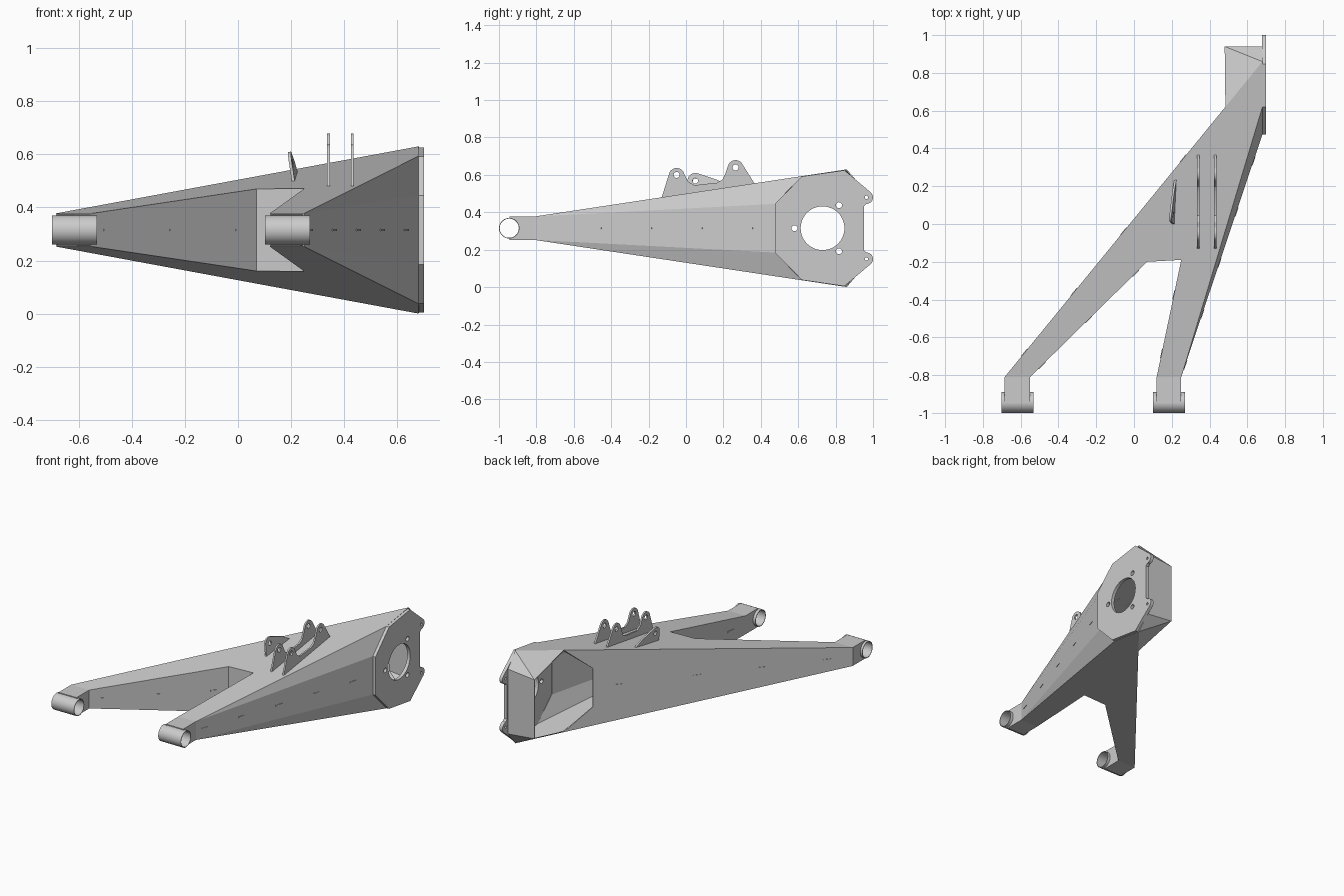
import bpy, bmesh
from math import sin, cos, pi, radians, atan2
from mathutils import Matrix, Vector

if "Cube" in bpy.data.objects:
    bpy.data.objects.remove(bpy.data.objects["Cube"])

ZC = 0.315            # mid height, the arm mirrors about it
TUBE_Y, TUBE_R = -0.945, 0.055


def arc(cy, cz, r, a0, a1, n=10):
    return [(cy + r * cos(radians(a0 + (a1 - a0) * i / n)),
             cz + r * sin(radians(a0 + (a1 - a0) * i / n))) for i in range(n + 1)]


def circle(cy, cz, r, n=32):
    return arc(cy, cz, r, 0, 360, n)[:-1]


def link(name, mesh):
    ob = bpy.data.objects.new(name, mesh)
    bpy.context.collection.objects.link(ob)
    return ob


def plate(name, outline, holes, x, thick, matrix=None):
    """Flat plate with holes: a (y, z) profile extruded along x."""
    cu = bpy.data.curves.new(name, 'CURVE')
    cu.dimensions = '2D'
    cu.fill_mode = 'BOTH'
    cu.extrude = thick / 2
    for loop in [outline] + holes:
        sp = cu.splines.new('POLY')
        sp.points.add(len(loop) - 1)
        for p, (u, v) in zip(sp.points, loop):
            p.co = (u, v, 0, 1)
        sp.use_cyclic_u = True
    tmp = link(name + "_curve", cu)
    dg = bpy.context.evaluated_depsgraph_get()
    mesh = bpy.data.meshes.new_from_object(tmp.evaluated_get(dg))
    bpy.data.objects.remove(tmp)
    axes = Matrix(((0, 0, 1, 0), (1, 0, 0, 0), (0, 1, 0, 0), (0, 0, 0, 1)))
    mesh.transform((matrix or Matrix.Translation((x, 0, 0))) @ axes)
    bm = bmesh.new()
    bm.from_mesh(mesh)
    bmesh.ops.remove_doubles(bm, verts=bm.verts, dist=1e-5)
    bmesh.ops.recalc_face_normals(bm, faces=bm.faces)
    bm.to_mesh(mesh)
    bm.free()
    ob = link(name, mesh)
    bpy.context.view_layer.objects.active = ob
    ob.select_set(True)
    bpy.ops.object.shade_smooth_by_angle(angle=radians(30))
    ob.select_set(False)
    return ob


def half(y):
    return 0.0625 + max(0, y + 0.81) * 0.151


def top(x, y):
    return (x, y, ZC + half(y))


def flip(p):
    return (p[0], p[1], 2 * ZC - p[2])


# --- folded sheet shell of the A-shaped arm and its rear shroud
bm = bmesh.new()


def face(pts):
    bm.faces.new([bm.verts.new(p) for p in pts])


def both(pts):
    face(pts)
    face([flip(p) for p in reversed(pts)])


LEGS = [(-0.685, -0.55), (0.12, 0.25)]
XB = -0.685 + (0.62 + 0.81) * 1.365 / 1.67
XC = -0.685 + (0.475 + 0.81) * 1.365 / 1.67
both([top(*p) for p in [(-0.685, -0.81), (-0.55, -0.81), (0.07, -0.2), (0.25, -0.19),
                        (0.12, -0.81), (0.25, -0.81), (0.68, 0.62), (0.68, 0.86), (XB, 0.62)]])
for a, b in LEGS:
    both([top(a, TUBE_Y), top(b, TUBE_Y), top(b, -0.81), top(a, -0.81)])
    for x in (a, b):   # cheeks notched round the tube
        face([top(x, TUBE_Y)] + [(x, y, z) for y, z in arc(TUBE_Y, ZC, TUBE_R, 90, -90, 12)]
             + [flip(top(x, TUBE_Y)), flip(top(x, -0.81)), top(x, -0.81)])
# inner walls
inner = [(-0.55, -0.81), (0.07, -0.2), (0.25, -0.19), (0.12, -0.81)]
for p, q in zip(inner, inner[1:]):
    face([top(*p), top(*q), flip(top(*q)), flip(top(*p))])
# outer left wall with chamfered end
cut = (XC, 0.475, 0.445)
lw = [top(-0.685, -0.81), top(XB, 0.62), cut]
face(lw + [flip(p) for p in reversed(lw)])
# right wall and its chamfers
r0, r1 = top(0.25, -0.81), (0.68, 0.475, 0.445)
face([r0, r1, flip(r1), flip(r0)])
both([r0, top(0.68, 0.62), r1])
# rear shroud
s0, s1 = (0.68, 0.94, 0.535), (0.48, 0.94, 0.515)
both([top(XB, 0.62), top(0.68, 0.86), s1])
both([top(0.68, 0.86), s0, s1])
face([s0, s1, flip(s1), flip(s0)])
bmesh.ops.remove_doubles(bm, verts=bm.verts, dist=1e-4)
bmesh.ops.recalc_face_normals(bm, faces=bm.faces)
ref = max(bm.faces, key=lambda f: f.calc_center_median().z * (f.calc_area() > 0.2))
if ref.normal.z < 0:
    bmesh.ops.reverse_faces(bm, faces=bm.faces)
me = bpy.data.meshes.new("arm_shell")
bm.to_mesh(me)
bm.free()
shell = link("arm_shell", me)
mod = shell.modifiers.new("sheet", 'SOLIDIFY')
mod.thickness = 0.007
mod.offset = -1

# --- pivot tubes
for side, x in (("left", -0.616), ("right", 0.186)):
    plate(f"pivot_tube_{side}", circle(TUBE_Y, ZC, TUBE_R, 40),
          [circle(TUBE_Y, ZC, 0.051, 40)], x, 0.17)

# --- end plate with ears and bolt holes
up = [(0.475, 0.445), (0.62, 0.592), (0.847, 0.625)] + arc(0.965, 0.48, 0.035, 50, -90) \
    + [(0.952, 0.432)]
outline = up + [(y, 2 * ZC - z) for y, z in reversed(up)]
holes = [circle(0.73, ZC, 0.117, 48), circle(0.58, ZC, 0.016, 20)]
for s in (-1, 1):
    holes += [circle(0.818, ZC + s * 0.123, 0.016, 20), circle(0.965, ZC + s * 0.165, 0.009, 16)]
plate("end_plate", outline, holes, 0.689, 0.022)

# --- twin brackets with two lugs each
twin = ([(-0.13, 0.48)] + arc(-0.05, 0.595, 0.042, 165, 15)
        + [(0.01, 0.565), (0.045, 0.545), (0.165, 0.558), (0.195, 0.575), (0.21, 0.605)]
        + arc(0.265, 0.637, 0.042, 165, 25) + [(0.37, 0.548)])
for i, x in enumerate((0.34, 0.43)):
    plate(f"twin_lug_bracket_{i + 1}", twin,
          [circle(-0.05, 0.6, 0.016, 20), circle(0.265, 0.64, 0.016, 20)], x, 0.011)

# --- small leaning bracket
lean = (Matrix.Translation((0.208, 0.12, 0.55)) @ Matrix.Rotation(radians(-4), 4, 'Z')
        @ Matrix.Rotation(radians(-9), 4, 'Y'))
small = [(y - 0.12, z - 0.55) for y, z in
         [(0.0, 0.495)] + arc(0.05, 0.568, 0.042, 170, 75) + [(0.17, 0.572), (0.24, 0.53)]]
plate("leaning_bracket", small, [circle(-0.07, 0.018, 0.015, 20)], 0, 0.011, lean)

# --- small locating tabs showing through the walls
bm = bmesh.new()
runs = [((0.25, -0.81), (0.68, 0.475), (0.05, 0.26, 0.47, 0.68, 0.89)),
        ((-0.685, -0.81), (XC, 0.475), (0.1, 0.35, 0.6, 0.9)),
        ((-0.55, -0.81), (0.07, -0.2), (0.1, 0.5, 0.9)),
        ((0.12, -0.81), (0.25, -0.19), (0.2, 0.7))]
for p, q, fractions in runs:
    p, q = Vector(p), Vector(q)
    d = q - p
    for t in fractions:
        c = p + d * t
        bmesh.ops.create_cube(bm, size=1, matrix=Matrix.Translation((c.x, c.y, ZC))
                              @ Matrix.Rotation(atan2(d.y, d.x), 4, 'Z')
                              @ Matrix.Diagonal((0.05, 0.006, 0.009, 1)))
me = bpy.data.meshes.new("locating_tabs")
bm.to_mesh(me)
bm.free()
link("locating_tabs", me)
